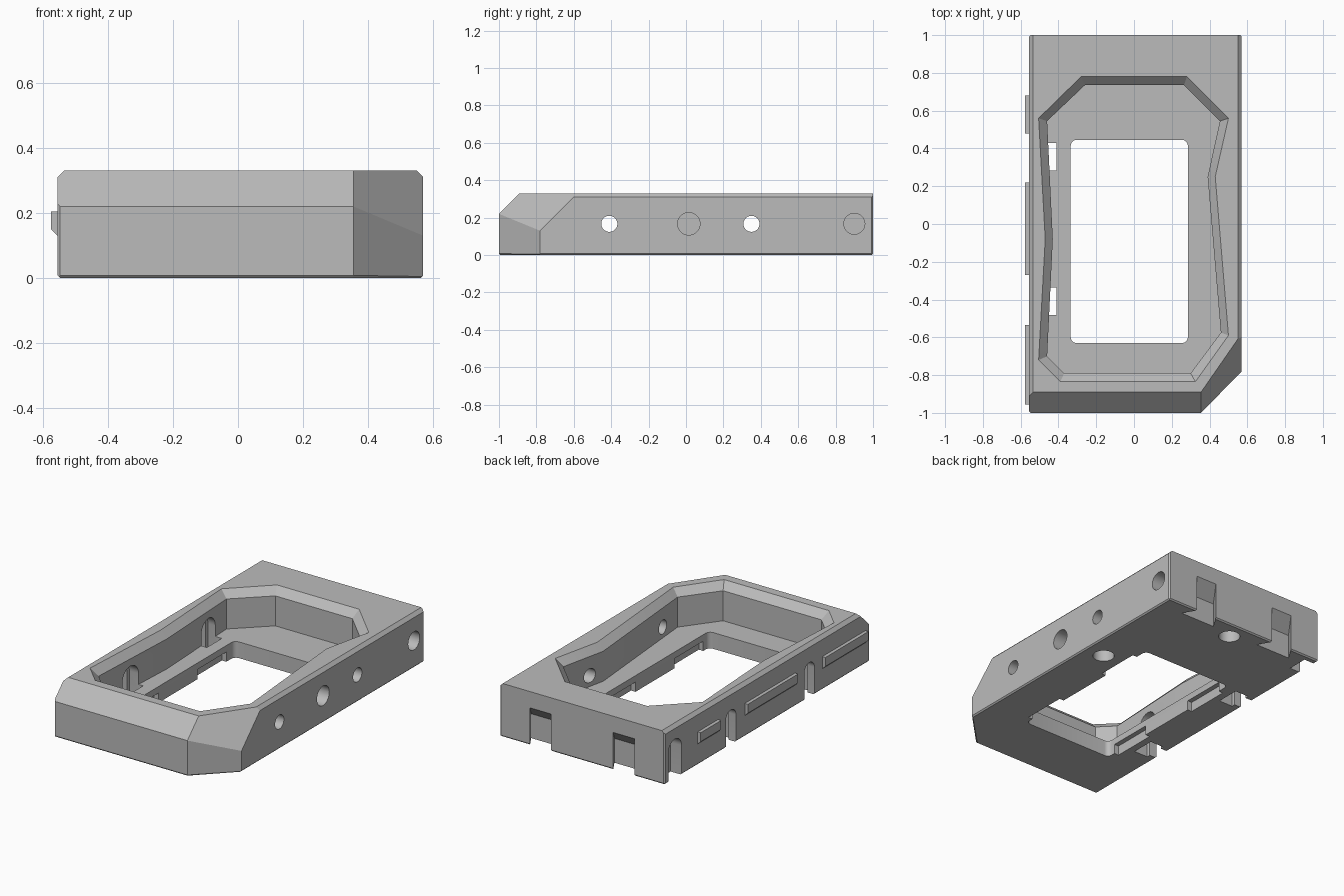
import bpy, bmesh, math
from mathutils import Vector

if "Cube" in bpy.data.objects:
    bpy.data.objects.remove(bpy.data.objects["Cube"])

grey = bpy.data.materials.new("plain_grey")
grey.diffuse_color = (0.5, 0.5, 0.5, 1)
grey.use_nodes = True
grey.node_tree.nodes["Principled BSDF"].inputs["Base Color"].default_value = grey.diffuse_color


def make(name, bm):
    bmesh.ops.recalc_face_normals(bm, faces=bm.faces)
    me = bpy.data.meshes.new(name)
    bm.to_mesh(me)
    bm.free()
    me.materials.append(grey)
    ob = bpy.data.objects.new(name, me)
    bpy.context.collection.objects.link(ob)
    return ob


def loft(name, rings):
    """Closed solid through rings of equal point counts."""
    bm = bmesh.new()
    vs = [[bm.verts.new(p) for p in r] for r in rings]
    n = len(rings[0])
    for a, b in zip(vs, vs[1:]):
        for i in range(n):
            j = (i + 1) % n
            bm.faces.new((a[i], a[j], b[j], b[i]))
    bm.faces.new(vs[0])
    bm.faces.new(vs[-1])
    return make(name, bm)


def cut(target, cutter):
    m = target.modifiers.new("cut", 'BOOLEAN')
    m.operation = 'DIFFERENCE'
    m.solver = 'EXACT'
    m.object = cutter
    bpy.context.view_layer.objects.active = target
    bpy.ops.object.modifier_apply(modifier=m.name)
    bpy.data.objects.remove(cutter, do_unlink=True)


def prism_x(name, yz, x0, x1):
    return loft(name, [[(x, y, z) for y, z in yz] for x in (x0, x1)])


def prism_z(name, xy, z0, z1):
    return loft(name, [[(x, y, z) for x, y in xy] for z in (z0, z1)])


def circle(cx, cy, r, n=32):
    return [(cx + r * math.cos(2 * math.pi * i / n),
             cy + r * math.sin(2 * math.pi * i / n)) for i in range(n)]


def arch(cy, cz, r, z0=-0.1, n=16):
    """Round-topped doorway profile, open at the bottom."""
    return [(cy + r, z0)] + [(cy + r * math.cos(math.pi * i / n),
                              cz + r * math.sin(math.pi * i / n))
                             for i in range(n + 1)] + [(cy - r, z0)]


def rounded_rect(x0, x1, y0, y1, r, n=5):
    pts = []
    for k, (cx, cy) in enumerate([(x1 - r, y1 - r), (x0 + r, y1 - r),
                                  (x0 + r, y0 + r), (x1 - r, y0 + r)]):
        for i in range(n + 1):
            a = math.pi / 2 * (k + i / n)
            pts.append((cx + r * math.cos(a), cy + r * math.sin(a)))
    return pts


# Housing block: a box trimmed by chamfer planes
L, R, H = -0.555, 0.57, 0.33
bm = bmesh.new()
bmesh.ops.create_cube(bm, size=1)
for v in bm.verts:
    v.co = (R if v.co.x > 0 else L, 1 if v.co.y > 0 else -1, H if v.co.z > 0 else 0)
planes = [
    ((0.355, -1, 0), (0.22, -0.215, 0)),              # front right corner
    ((0, -1, 0.22), (0, -1, 1)),                      # front slope
    ((0.355, -1, 0.22), (0.0341, -0.02365, 0.02365)),  # corner slope
    ((R, 0, 0.31), (1, 0, 1)), ((L, 0, 0.31), (-1, 0, 1)),
    ((R, 0, 0.008), (1, 0, -1)), ((L, 0, 0.008), (-1, 0, -1)),
    ((0, 1, 0.008), (0, 1, -1)), ((0, -1, 0.008), (0, -1, -1)),
    ((0.355, -1, 0.008), (0.7, -0.7, -1)),
    ((R, 0.992, 0), (1, 1, 0)), ((L, 0.992, 0), (-1, 1, 0)),
    ((L, -0.992, 0), (-1, -1, 0)),
]
for co, no in planes:
    bmesh.ops.bisect_plane(bm, geom=bm.verts[:] + bm.edges[:] + bm.faces[:], dist=1e-5,
                           plane_co=co, plane_no=Vector(no).normalized(), clear_outer=True)
    bmesh.ops.holes_fill(bm, edges=[e for e in bm.edges if e.is_boundary], sides=0)
housing = make("housing", bm)

# Main cavity with a bevelled rim
outer = [(-0.28, 0.78), (0.28, 0.78), (0.5, 0.56), (0.43, 0.25), (0.5, -0.59),
         (0.325, -0.835), (-0.39, -0.835), (-0.505, -0.72), (-0.47, -0.08), (-0.505, 0.56)]
inner = [(-0.26, 0.735), (0.265, 0.735), (0.455, 0.545), (0.39, 0.25), (0.46, -0.575),
         (0.3, -0.79), (-0.37, -0.79), (-0.46, -0.70), (-0.43, -0.08), (-0.46, 0.545)]
cut(housing, loft("cavity", [[(x, y, z) for x, y in ring] for ring, z in
                             ((inner, 0.1), (inner, 0.285), (outer, H), (outer, 0.5))]))

# Floor window and the shallow recesses beneath its long edges
cut(housing, prism_z("window", rounded_rect(-0.335, 0.285, -0.63, 0.445, 0.03), -0.1, 0.2))
for y in (0.225, -0.435):
    for x in (-0.335, 0.285):
        cut(housing, prism_z("recess", [(x - 0.03, y - 0.14), (x + 0.03, y - 0.14),
                                        (x + 0.03, y + 0.14), (x - 0.03, y + 0.14)], -0.1, 0.06))

# Right wall holes: two through, two blind
for y, r, x0 in ((-0.41, 0.043, 0.3), (0.35, 0.043, 0.3), (0.015, 0.06, 0.49), (0.9, 0.056, 0.46)):
    cut(housing, prism_x("side_hole", circle(y, 0.167, r), x0, 0.7))

# Left wall fastener slots, wider on the inside, and a blind corner pocket
for y in (0.355, -0.41):
    cut(housing, prism_x("inner_slot", arch(y, 0.167, 0.073), -0.505, -0.41))
    cut(housing, prism_x("outer_slot", arch(y, 0.167, 0.05), -0.7, -0.46))
cut(housing, prism_x("corner_pocket", arch(0.9, 0.18, 0.065), -0.7, -0.48))

# Blind holes underneath
for x, y in ((0.44, 0.25), (0.026, 0.89)):
    cut(housing, prism_z("base_hole", circle(x, y, 0.062), -0.1, 0.08))

# Dovetail slots in the back with sloping ceilings
for cx in (0.292, -0.276):
    plan = [(-0.06, 1.02, 0.25), (0.06, 1.02, 0.25), (0.12, 0.92, 0.15), (-0.12, 0.92, 0.15)]
    cut(housing, loft("dovetail", [[(cx + x, y, -0.1) for x, y, z in plan],
                                   [(cx + x, y, z) for x, y, z in plan]]))

# Raised grip ribs on the left side
for i, (y0, y1) in enumerate(((0.48, 0.68), (-0.27, 0.22), (-0.955, -0.535))):
    profile = [(L + 0.01, 0.205), (-0.576, 0.205), (-0.576, 0.15), (L, 0.13), (L + 0.01, 0.13)]
    loft("side_rib_%d" % (i + 1), [[(x, y, z) for x, z in profile] for y in (y0, y1)])

# Smooth only the round walls
bpy.ops.object.select_all(action='DESELECT')
housing.select_set(True)
bpy.context.view_layer.objects.active = housing
bpy.ops.object.shade_smooth_by_angle(angle=math.radians(20))
